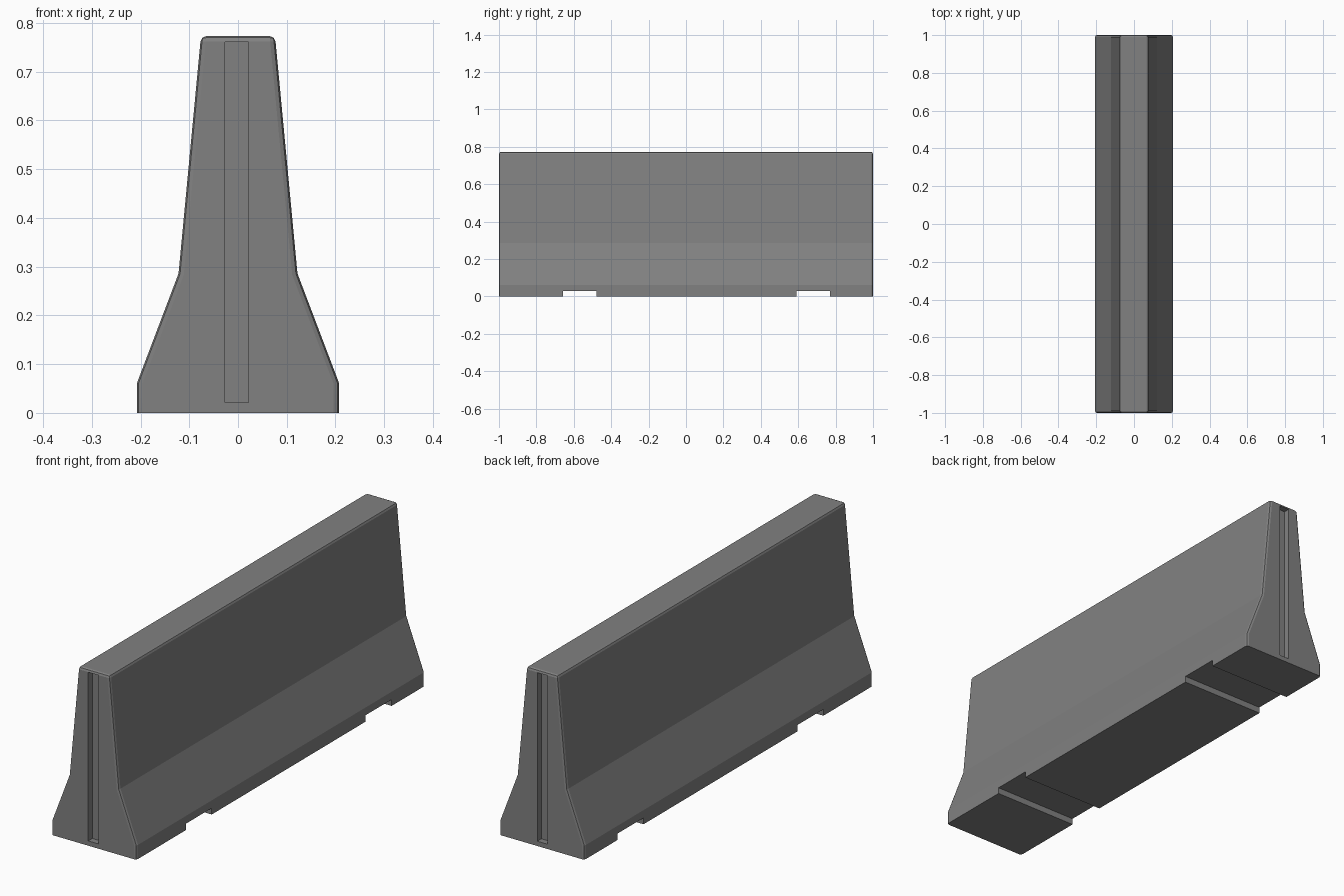
import bpy, bmesh

if "Cube" in bpy.data.objects:
    bpy.data.objects.remove(bpy.data.objects["Cube"])

concrete = bpy.data.materials.new("concrete grey")
concrete.diffuse_color = (0.22, 0.22, 0.22, 1)
concrete.use_nodes = True
concrete.node_tree.nodes["Principled BSDF"].inputs["Base Color"].default_value = concrete.diffuse_color

# Barrier body: half profile mirrored and extruded along y
half = [(0.207, 0), (0.207, 0.062), (0.122, 0.286), (0.076, 0.773)]
profile = half + [(-x, z) for x, z in reversed(half)]
bm = bmesh.new()
face = bm.faces.new([bm.verts.new((x, -1, z)) for x, z in profile])
ext = bmesh.ops.extrude_face_region(bm, geom=[face])
bmesh.ops.translate(bm, verts=[v for v in ext["geom"] if isinstance(v, bmesh.types.BMVert)], vec=(0, 2, 0))
bmesh.ops.recalc_face_normals(bm, faces=bm.faces)

# Soften the top and the end outlines, leaving the underside sharp
soft = []
for e in bm.edges:
    a, b = (v.co for v in e.verts)
    if a.z < 0.001 and b.z < 0.001:
        continue
    if abs(a.y - b.y) < 0.001 or a.z > 0.7:
        soft.append(e)
bmesh.ops.bevel(bm, geom=soft, offset=0.011, segments=2, profile=0.5, affect='EDGES', clamp_overlap=True)
mesh = bpy.data.meshes.new("barrier_body")
bm.to_mesh(mesh)
bm.free()
mesh.materials.append(concrete)
body = bpy.data.objects.new("barrier_body", mesh)
bpy.context.collection.objects.link(body)


def cut(name, x, y, z):
    """Subtract a box given by its (min, max) ranges."""
    bpy.ops.mesh.primitive_cube_add(size=1, location=[sum(r) / 2 for r in (x, y, z)])
    box = bpy.context.object
    box.name = name
    box.scale = [r[1] - r[0] for r in (x, y, z)]
    box.hide_render = True
    box.data.materials.append(concrete)
    mod = body.modifiers.new(name, 'BOOLEAN')
    mod.operation = 'DIFFERENCE'
    mod.solver = 'EXACT'
    mod.object = box
    bpy.context.view_layer.objects.active = body
    bpy.ops.object.modifier_apply(modifier=name)
    bpy.data.objects.remove(box)


# Connection slots in both ends
for s in (-1, 1):
    cut("slot_cutter", (-0.027, 0.022), sorted((s * 0.972, s * 1.1)), (0.021, 0.761))

# Lifting notches under the base
for y in ((-0.657, -0.478), (0.59, 0.77)):
    cut("notch_cutter", (-0.4, 0.4), y, (-0.1, 0.028))

bpy.ops.object.select_all(action='DESELECT')
body.select_set(True)
bpy.context.view_layer.objects.active = body
bpy.ops.object.shade_smooth_by_angle(angle=0.2)
